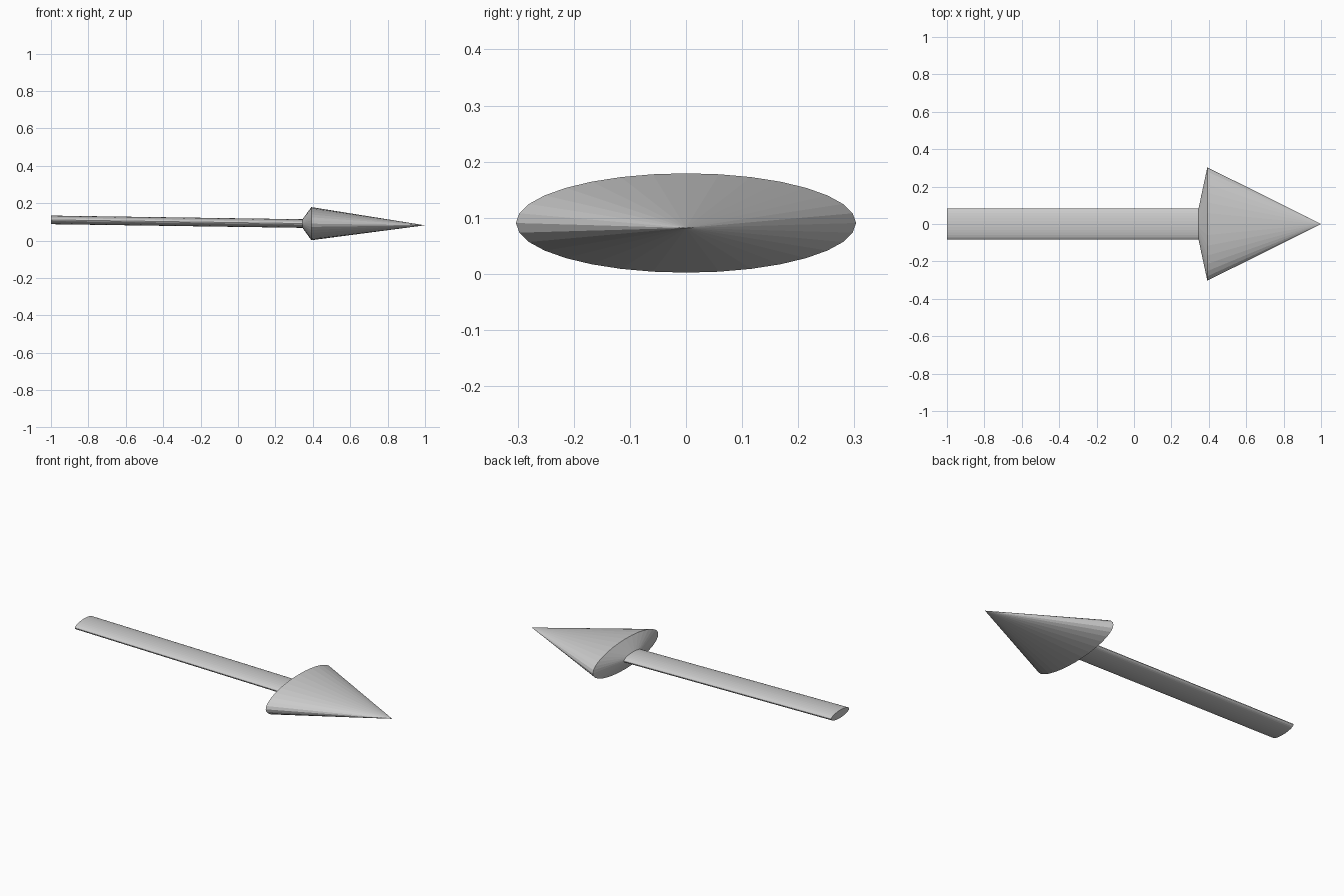
import bpy, bmesh, math

if "Cube" in bpy.data.objects:
    bpy.data.objects.remove(bpy.data.objects["Cube"])

SIDES = 32


def axis_z(x):
    # centre line dips slightly towards the tip
    return 0.0965 - 0.0145 * x


def add_ring(bm, x, ry, rz):
    return [bm.verts.new((x, ry * math.cos(2 * math.pi * i / SIDES),
                          axis_z(x) + rz * math.sin(2 * math.pi * i / SIDES)))
            for i in range(SIDES)]


def bridge(bm, a, b):
    for i in range(SIDES):
        j = (i + 1) % SIDES
        bm.faces.new((a[i], a[j], b[j], b[i]))


def finish(bm, name):
    bmesh.ops.recalc_face_normals(bm, faces=bm.faces)
    mesh = bpy.data.meshes.new(name)
    bm.to_mesh(mesh)
    bm.free()
    bpy.context.collection.objects.link(bpy.data.objects.new(name, mesh))


SHAFT = (0.083, 0.023)
NECK_X, RIM_X = 0.345, 0.392

# Flattened shaft, closed at the tail
bm = bmesh.new()
tail = add_ring(bm, -1.0, *SHAFT)
neck = add_ring(bm, NECK_X, *SHAFT)
bridge(bm, tail, neck)
bm.faces.new(tail)
finish(bm, "arrow_shaft")

# Flattened cone head with sloped back collar
bm = bmesh.new()
neck = add_ring(bm, NECK_X, *SHAFT)
rim = add_ring(bm, RIM_X, 0.303, 0.0885)
bridge(bm, neck, rim)
tip = bm.verts.new((1.0, 0, axis_z(1.0)))
for i in range(SIDES):
    bm.faces.new((rim[i], rim[(i + 1) % SIDES], tip))
finish(bm, "arrow_head")
